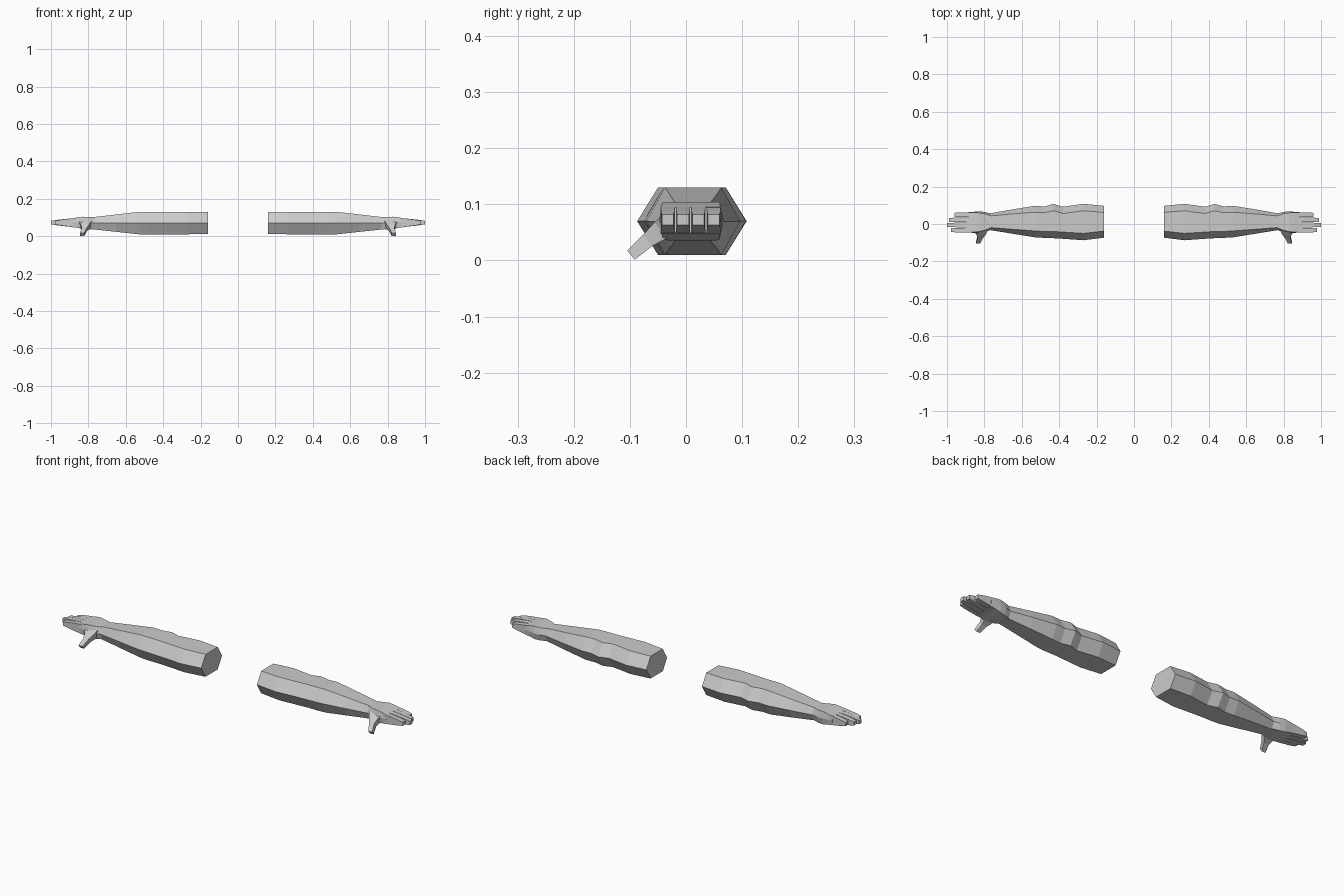
import bpy
import bmesh
from mathutils import Vector

if "Cube" in bpy.data.objects:
    bpy.data.objects.remove(bpy.data.objects["Cube"])

skin = bpy.data.materials.new("light grey")
skin.diffuse_color = (0.6, 0.6, 0.6, 1)
skin.use_nodes = True
skin.node_tree.nodes["Principled BSDF"].inputs["Base Color"].default_value = skin.diffuse_color


def loft(name, rings):
    """Skin a chain of equal rings, cap both ends and mirror to the other side."""
    bm = bmesh.new()
    loops = [[bm.verts.new(p) for p in ring] for ring in rings]
    n = len(loops[0])
    for a, b in zip(loops, loops[1:]):
        for i in range(n):
            j = (i + 1) % n
            bm.faces.new((a[i], a[j], b[j], b[i]))
    bm.faces.new(loops[0])
    bm.faces.new(loops[-1])
    bmesh.ops.recalc_face_normals(bm, faces=bm.faces)
    mesh = bpy.data.meshes.new(name)
    bm.to_mesh(mesh)
    bm.free()
    mesh.materials.append(skin)
    obj = bpy.data.objects.new(name, mesh)
    bpy.context.collection.objects.link(obj)
    obj.modifiers.new("both sides", 'MIRROR')
    return obj


def hexagon(x, front, back, low, high, inset):
    mid = (low + high) / 2
    return [(x, front, mid), (x, front + inset, high), (x, back - inset, high),
            (x, back, mid), (x, back - inset, low), (x, front + inset, low)]


def box(x, front, back, low, high):
    return [(x, front, low), (x, front, high), (x, back, high), (x, back, low)]


# Forearm: x, front y, back y, bottom z, top z, ridge inset
forearm = [(0.16, -0.073, 0.097, 0.012, 0.128, 0.035),
           (0.27, -0.087, 0.108, 0.01, 0.13, 0.037),
           (0.38, -0.079, 0.092, 0.01, 0.13, 0.036),
           (0.43, -0.076, 0.107, 0.01, 0.13, 0.036),
           (0.48, -0.074, 0.094, 0.01, 0.13, 0.034),
           (0.53, -0.071, 0.097, 0.01, 0.13, 0.034),
           (0.65, -0.052, 0.078, 0.023, 0.116, 0.024),
           (0.78, -0.031, 0.055, 0.037, 0.101, 0.013)]
loft("forearm", [hexagon(*s) for s in forearm])

# Palm widening from the wrist to the knuckles
palm = [(0.765, -0.032, 0.056, 0.038, 0.101, 0.012),
        (0.80, -0.044, 0.065, 0.036, 0.102, 0.010),
        (0.83, -0.048, 0.067, 0.038, 0.104, 0.007),
        (0.86, -0.047, 0.065, 0.045, 0.100, 0.004),
        (0.885, -0.046, 0.063, 0.048, 0.095, 0.002)]
loft("palm", [hexagon(*s) for s in palm])

# Four fingers, each tapering over three joints
for i, (name, tip) in enumerate([("index_finger", 0.978), ("middle_finger", 1.0),
                                 ("ring_finger", 0.988), ("little_finger", 0.96)]):
    front = -0.046 + i * 0.0273
    rings = []
    for t, low, high, slim in [(0, 0.048, 0.096, 0.0005), (0.4, 0.053, 0.092, 0.001),
                               (0.75, 0.058, 0.087, 0.0015), (1, 0.063, 0.082, 0.003)]:
        x = 0.875 + t * (tip - 0.875)
        rings.append(box(x, front + slim, front + 0.0268 - slim, low, high))
    loft(name, rings)

# Thumb: sweeps forward and down from the side of the palm
across = Vector((0, -0.63, 0.77))
path = [((0.822, -0.022, 0.070), 0.040, 0.022),
        ((0.817, -0.045, 0.054), 0.025, 0.018),
        ((0.822, -0.068, 0.036), 0.014, 0.013),
        ((0.833, -0.098, 0.0095), 0.011, 0.0105)]
rings = []
for centre, wide, deep in path:
    c, u, v = Vector(centre), Vector((wide, 0, 0)), across * deep
    rings.append([c - u - v, c + u - v, c + u + v, c - u + v])
loft("thumb", rings)
